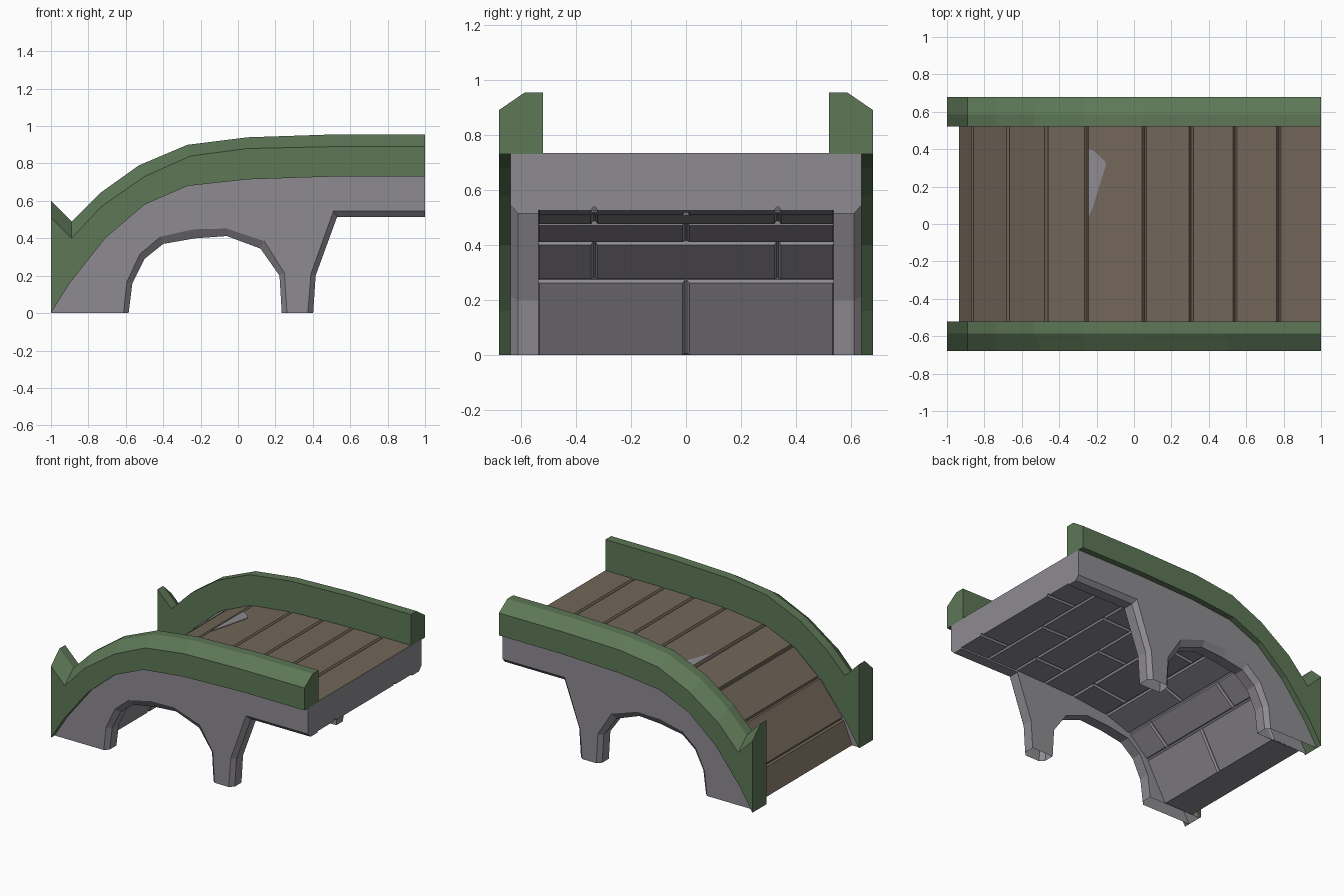
import bpy, bmesh
from mathutils import Vector as V

if "Cube" in bpy.data.objects:
    bpy.data.objects.remove(bpy.data.objects["Cube"])


def material(name, rgb):
    m = bpy.data.materials.new(name)
    m.diffuse_color = (*rgb, 1)
    m.use_nodes = True
    m.node_tree.nodes["Principled BSDF"].inputs["Base Color"].default_value = m.diffuse_color
    return m


STONE = material("grey stone", (0.27, 0.258, 0.28))
WOOD = material("brown wood", (0.168, 0.134, 0.1))
GREEN = material("green rail", (0.109, 0.184, 0.094))


def finish(bm, name, mats):
    """Make the object; everything that touches the ground is left open below."""
    bmesh.ops.recalc_face_normals(bm, faces=bm.faces)
    ground = [f for f in bm.faces if all(v.co.z < 1e-4 for v in f.verts)]
    bmesh.ops.delete(bm, geom=ground, context='FACES_ONLY')
    me = bpy.data.meshes.new(name)
    bm.to_mesh(me)
    bm.free()
    for m in mats:
        me.materials.append(m)
    ob = bpy.data.objects.new(name, me)
    bpy.context.collection.objects.link(ob)
    return ob


def loft(bm, rings):
    """Join equal-length rings of 3D points, capping both ends. Returns side faces."""
    vs = [[bm.verts.new(p) for p in r] for r in rings]
    n = len(vs[0])
    sides = [bm.faces.new((a[i], a[(i + 1) % n], b[(i + 1) % n], b[i]))
             for a, b in zip(vs, vs[1:]) for i in range(n)]
    bm.faces.new(vs[0])
    bm.faces.new(vs[-1][::-1])
    return sides


def at_y(profile, y):
    return [(x, y, z) for x, z in profile]


def normal(a, b):
    d = (b - a).normalized()
    return V((-d.y, d.x))


def offset(curve, t):
    """Move a curve along its averaged normals, staying above the ground."""
    out = []
    for i, p in enumerate(curve):
        n = normal(curve[max(i - 1, 0)], p) if i else V((0, 0))
        if i < len(curve) - 1:
            n = n + normal(p, curve[i + 1])
        q = p + n.normalized() * t
        out.append(V((q.x, max(q.y, 0))))
    return out


def brick(bm, a, b, y0, y1, g0, g1, t=.018):
    """Block under profile segment a-b with sloping edges, so joints form V grooves."""
    d, n = (b - a).normalized(), normal(a, b)
    rings = []
    for gap, depth in ((1, 0), (.1, t)):
        ends = [p + n * depth for p in (a + d * g0 * gap, b - d * g1 * gap)]
        rings.append([(p.x, y, max(p.y, 0)) for p, y in
                      ((ends[0], y0 + .012 * gap), (ends[1], y0 + .012 * gap),
                       (ends[1], y1 - .012 * gap), (ends[0], y1 - .012 * gap))])
    loft(bm, rings)


# Shared profiles (x, z)
arc = [(-1, 0), (-.9, .16), (-.71, .40), (-.5, .58), (-.27, .68), (.05, .715), (.5, .73), (1, .73)]
deck = [V(p) for p in [(-.935, 0), (-.865, .17), (-.675, .415), (-.47, .59), (-.255, .685),
                       (.055, .72), (.305, .73), (.54, .735), (.775, .735), (1, .735)]]
under = [V(p) for p in [(-.71, 0), (-.56, .27), (-.41, .407), (-.22, .475), (.06, .508),
                        (.30, .518), (.54, .525), (.77, .525), (1, .525)]]

# Side walls: outer face loop is set back from the openings by a chamfer
edge_in = [(1, .515), (.53, .515), (.415, .2), (.402, 0), (.234, 0), (.222, .2), (.12, .345), (-.06, .412),
           (-.23, .40), (-.40, .37), (-.50, .29), (-.565, .16), (-.585, 0)]
edge_out = [(1, .545), (.51, .545), (.39, .21), (.373, 0), (.262, 0), (.248, .215), (.14, .385), (-.06, .452),
            (-.24, .448), (-.415, .408), (-.525, .315), (-.595, .165), (-.612, 0)]
# Rails: stations of (bottom, chamfer, top)
chamfer = [(-1, .51), (-.89, .40), (-.73, .57), (-.5, .73), (-.255, .84), (.05, .88), (.5, .89), (1, .89)]
top = [(-1, .60), (-.89, .49), (-.74, .64), (-.53, .79), (-.27, .90), (.05, .94), (.5, .955), (1, .955)]

for s, side in ((-1, "front"), (1, "back")):
    bm = bmesh.new()
    loft(bm, [at_y(arc + edge_in, s * .535), at_y(arc + edge_in, s * .61), at_y(arc + edge_out, s * .638)])
    finish(bm, side + "_arch_wall", [STONE])

    bm = bmesh.new()
    loft(bm, [[(b[0], s * .52, b[1]), (b[0], s * .68, b[1]), (c[0], s * .68, c[1]),
               (t[0], s * .585, t[1]), (t[0], s * .52, t[1])] for b, c, t in zip(arc, chamfer, top)])
    finish(bm, side + "_rail", [GREEN])

# Deck: wooden planks divided by V grooves above, stone bed below
planks = [deck[0]]
for a, p, b in zip(deck, deck[1:], deck[2:]):
    planks += [p + (a - p).normalized() * .012,
               p - (normal(a, p) + normal(p, b)).normalized() * .018,
               p + (b - p).normalized() * .012]
planks.append(deck[-1])
prof = [tuple(p) for p in planks + offset(under, .014)[::-1]]
bm = bmesh.new()
sides = loft(bm, [at_y(prof, -.537), at_y(prof, .537)])
for f in sides[:len(planks) - 1]:
    f.material_index = 1
finish(bm, "deck", [STONE, WOOD])

# Underside bricks in staggered rows
bm = bmesh.new()
for i, (a, b) in enumerate(zip(under, under[1:])):
    cuts = [-.545, -.333, .333, .545] if i % 2 else [-.545, 0, .545]
    for y0, y1 in zip(cuts, cuts[1:]):
        brick(bm, a, b, y0, y1, 0 if i == 0 else .01, 0 if i == len(under) - 2 else .01)
finish(bm, "underside_bricks", [STONE])

# Stone chip lying flush on one plank
a, b = deck[4], deck[5]
chip = [(-.243, .40), (-.22, .395), (-.155, .335), (-.15, .315), (-.22, .09), (-.243, .04)]
height = lambda x: a.y + (x - a.x) * (b.y - a.y) / (b.x - a.x)
bm = bmesh.new()
loft(bm, [[(x, y, height(x) + dz) for x, y in chip] for dz in (-.003, .004)])
finish(bm, "deck_stone_chip", [STONE])
